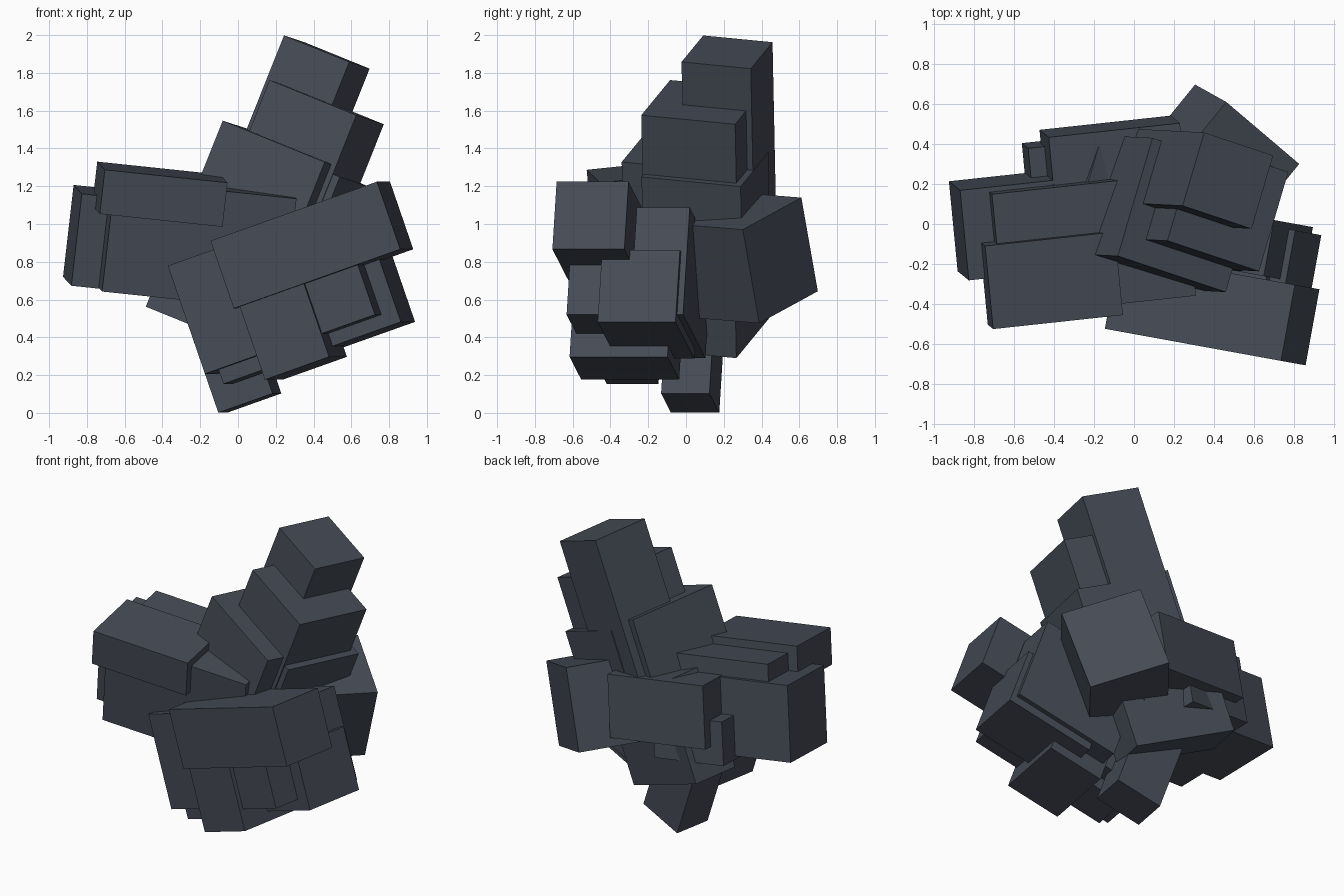
import bpy
import bmesh
from mathutils import Matrix, Vector

stone = bpy.data.materials.new("dark slate stone")
stone.diffuse_color = (0.06, 0.07, 0.092, 1)


def frame(u, v):
    """Rotation whose local axes are u (long), v (depth) and their cross (up)."""
    u = Vector(u).normalized()
    v = Vector(v)
    v = (v - u * v.dot(u)).normalized()
    return Matrix((u, v, u.cross(v))).transposed().to_4x4()


def block(name, rot, lo, hi):
    """Box between two corners given in the cluster's own tilted axes."""
    lo, hi = Vector(lo), Vector(hi)
    bm = bmesh.new()
    bmesh.ops.create_cube(bm, size=1)
    bmesh.ops.scale(bm, vec=hi - lo, verts=bm.verts)
    mesh = bpy.data.meshes.new(name)
    bm.to_mesh(mesh)
    bm.free()
    mesh.materials.append(stone)
    obj = bpy.data.objects.new(name, mesh)
    obj.matrix_world = Matrix.Translation(rot @ ((lo + hi) / 2)) @ rot
    bpy.context.collection.objects.link(obj)


# each cluster: tilt axes, then blocks as (name, low corner, high corner)
clusters = {
    # front right cluster, leaning back to the left
    "front": ((0.928, -0.169, 0.330), (0.179, 0.984, 0), [
        ("beam", (0.254, -0.542, 0.497), (1.203, -0.155, 0.876)),
        ("pillar", (0.284, -0.52, 0.087), (0.65, 0.007, 0.70)),
        ("end_block", (0.45, -0.306, 0.147), (1.039, 0.113, 0.55)),
        ("inner_block", (0.45, -0.492, 0.218), (0.952, -0.05, 0.60)),
        ("rear_block", (0.306, -0.14, 0.20), (1.006, 0.145, 0.80)),
        ("left_slab", (-0.017, -0.48, 0.225), (0.60, -0.03, 0.831)),
        ("under_block", (0.05, -0.427, 0.145), (0.50, -0.148, 0.50)),
        ("foot", (-0.083, -0.097, 0.03), (0.226, 0.163, 0.60)),
    ]),
    # left cluster, nearly level
    "left": ((0.989, 0.107, -0.104), (-0.095, 0.99, 0.103), [
        ("top_beam", (-0.887, -0.32, 1.005), (-0.23, 0.10, 1.241)),
        ("end_block", (-0.968, -0.08, 0.587), (-0.30, 0.375, 1.079)),
        ("core", (-0.822, -0.268, 0.591), (0.15, 0.35, 1.19)),
        ("back_beam", (-0.499, 0.10, 0.68), (0.165, 0.593, 1.085)),
        ("back_block", (-0.582, 0.20, 0.565), (-0.10, 0.524, 0.845)),
    ]),
    # stepped tower, leaning right
    "tower": ((0.885, -0.295, -0.359), (0.275, 0.957, -0.09), [
        ("peak", (-0.529, -0.029, 1.00), (-0.139, 0.355, 1.944)),
        ("upper_step", (-0.46, -0.196, 1.00), (0.058, 0.324, 1.70)),
        ("lower_step", (-0.58, -0.319, 0.85), (0.03, 0.30, 1.41)),
        ("side_step", (-0.40, -0.189, 0.85), (0.098, 0.36, 1.364)),
        ("base", (-0.686, -0.02, 0.338), (-0.006, 0.284, 1.00)),
    ]),
    # single block jutting out at the back right
    "rear": ((0.718, -0.61, -0.333), (0.629, 0.774, -0.062), [
        ("jutting_block", (-0.421, 0.15, 0.581), (0.087, 0.693, 1.108)),
    ]),
}

for cluster, (u, v, blocks) in clusters.items():
    rot = frame(u, v)
    for name, lo, hi in blocks:
        block(f"{cluster}_{name}", rot, lo, hi)
